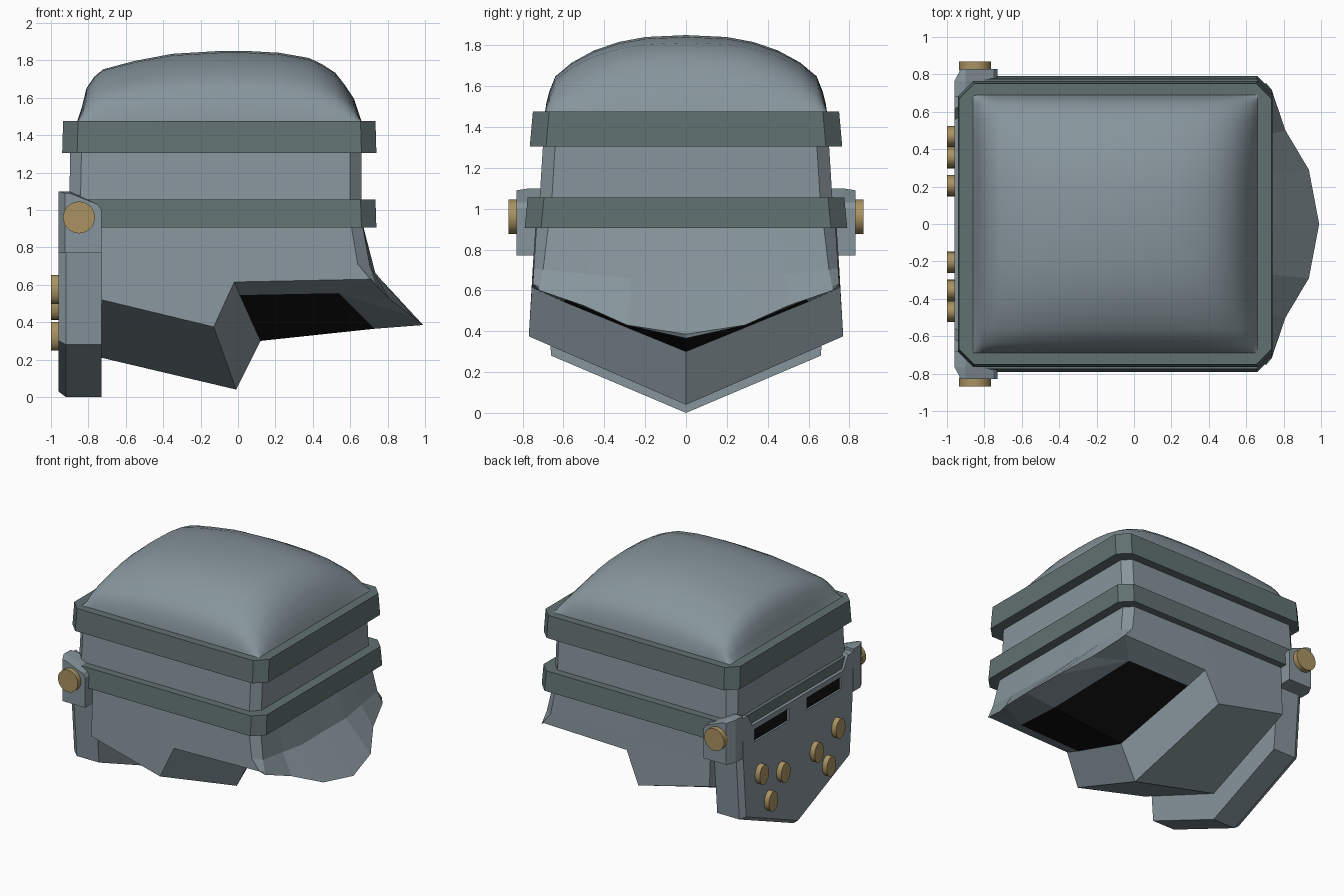
import bpy, bmesh, math
from mathutils import Vector

if "Cube" in bpy.data.objects:
    bpy.data.objects.remove(bpy.data.objects["Cube"])


def material(name, rgb):
    m = bpy.data.materials.new(name)
    m.diffuse_color = (*rgb, 1)
    m.use_nodes = True
    m.node_tree.nodes["Principled BSDF"].inputs["Base Color"].default_value = m.diffuse_color
    return m


STEEL = material("steel", (0.24, 0.30, 0.33))
DARK = material("dark_steel", (0.12, 0.165, 0.165))
BRASS = material("brass", (0.40, 0.29, 0.12))
BLACK = material("black", (0.006, 0.006, 0.006))


def mesh_object(name, verts, faces, *mats):
    me = bpy.data.meshes.new(name)
    me.from_pydata([tuple(v) for v in verts], [], faces)
    bm = bmesh.new()
    bm.from_mesh(me)
    bmesh.ops.recalc_face_normals(bm, faces=bm.faces)
    bm.to_mesh(me)
    bm.free()
    ob = bpy.data.objects.new(name, me)
    bpy.context.collection.objects.link(ob)
    for m in mats:
        me.materials.append(m)
    return ob


def loft(name, loops, mat):
    n = len(loops[0])
    verts = [v for lp in loops for v in lp]
    faces = [(r * n + i, r * n + (i + 1) % n, (r + 1) * n + (i + 1) % n, (r + 1) * n + i)
             for r in range(len(loops) - 1) for i in range(n)]
    faces += [tuple(range(n)), tuple(range(len(verts) - n, len(verts)))]
    return mesh_object(name, verts, faces, mat)


def box(name, x, y, z, mat):
    return loft(name, [[(x[0], y[0], h), (x[1], y[0], h), (x[1], y[1], h), (x[0], y[1], h)]
                       for h in z], mat)


def octagon(x0, x1, w, z, c):
    half = [(x1, w - c), (x1 - c, w), (x0 + c, w), (x0, w - c)]
    return [(x, y, z) for x, y in half + [(x, -y) for x, y in reversed(half)]]


def mirror_y(ob):
    ob.modifiers.new("mirror", 'MIRROR').use_axis = (False, True, False)
    return ob


# Upper wall of the helmet and its two bands
loft("upper_shell", [octagon(-0.905, 0.66, 0.725, 0.92, 0.06),
                     octagon(-0.895, 0.66, 0.695, 1.40, 0.06)], STEEL)
loft("lower_band", [octagon(-0.94, 0.74, 0.79, 0.905, 0.08),
                    octagon(-0.93, 0.735, 0.775, 1.055, 0.08)], DARK)
loft("upper_band", [octagon(-0.94, 0.74, 0.765, 1.305, 0.08),
                    octagon(-0.935, 0.735, 0.75, 1.475, 0.08)], DARK)

# Domed crown: product of a lengthwise and a crosswise profile
along = [(-0.86, 0), (-0.835, .20), (-0.81, .47), (-0.77, .63), (-0.72, .74), (-0.55, .86),
         (-0.35, .96), (-0.1, 1), (0.05, 1), (0.22, .975), (0.38, .90), (0.45, .81), (0.52, .69),
         (0.57, .52), (0.62, .32), (0.65, .08), (0.66, 0)]
across = [(0, 1), (0.2, .975), (0.33, .91), (0.45, .80), (0.56, .64), (0.64, .46),
          (0.67, .26), (0.685, .10), (0.69, 0)]
across = [(-y, g) for y, g in across[:0:-1]] + across
n = len(across)
crown = mesh_object("crown",
                    [(x, y, 1.475 + 0.375 * f * g) for x, f in along for y, g in across],
                    [(i * n + j, i * n + j + 1, (i + 1) * n + j + 1, (i + 1) * n + j)
                     for i in range(len(along) - 1) for j in range(n - 1)], STEEL)
for p in crown.data.polygons:
    p.use_smooth = True

# Lower shell: side and flared neck guard, one half then mirrored
top = [(-.73, .735, .95), (-.13, .735, .95), (-.02, .735, .95), (.60, .73, .95),
       (.66, .67, .95), (.66, .46, .95), (.66, .25, .95), (.66, 0, .95)]
mid = [(-.73, .745, .72), (-.13, .75, .72), (-.02, .75, .72), (.64, .745, .71),
       (.705, .70, .70), (.72, .48, .68), (.735, .27, .66), (.73, 0, .66)]
low = [(-.73, .755, .52), (-.13, .77, .375), (-.02, .755, .615), (.71, .75, .63),
       (.735, .72, .60), (.81, .50, .525), (.935, .29, .43), (.99, 0, .385)]
keel = [(-.73, 0, .95), (-.73, 0, .21), (-.01, 0, .04), (.12, 0, .30), (.73, 0, .365)]
hole = [(.01, .60, .545), (.54, .59, .555)]
k, h = 24, 29
faces = [(r + i, r + i + 1, r + i + 9, r + i + 8) for r in (0, 8) for i in range(7)]
faces += [(0, 8, 16, k + 1, k),                        # front wall
          (16, 17, k + 2, k + 1), (17, 18, h, k + 3, k + 2),   # chin guard
          (18, 19, h + 1, h),                          # side rim
          (19, 20, 21, h + 1), (21, 22, h + 1), (22, 23, k + 4, h + 1),   # rear rim
          (h, h + 1, k + 4, k + 3)]                    # dark opening
shell = mesh_object("lower_shell", top + mid + low + keel + hole, faces, STEEL, BLACK)
for p in shell.data.polygons:
    if set(p.vertices) == {h, h + 1, k + 4, k + 3}:
        p.material_index = 1
mirror_y(shell)

# Visor plate with a pointed lower edge
half = [(.66, .28), (.70, .77), (.71, 1.08), (.64, 1.08), (.58, .98)]
outline = [(0, 0)] + half + [(-y, z) for y, z in reversed(half)]
visor = loft("visor", [[(-.73, y, z) for y, z in outline],
                       [(-.92, y, z) for y, z in outline],
                       [(-.96, y * .96, .03 + z * .97) for y, z in outline]], STEEL)

# Eye slots cut into the visor, with dark backing
for s in (1, -1):
    ys = sorted((s * .11, s * .53))
    cutter = box("slot_cutter", (-1.1, -.90), ys, (.845, .94), STEEL)
    cutter.hide_render = True
    cutter.hide_set(True)
    cut = visor.modifiers.new("slot", 'BOOLEAN')
    cut.object = cutter
    cut.solver = 'EXACT'
    box("eye_slot", (-.945, -.88), ys, (.845, .94), BLACK)

# Hinge wings at the visor's sides
wing = [(-.96, .77), (-.96, 1.10), (-.90, 1.10), (-.75, 1.03), (-.73, 1.0), (-.73, .77)]
mirror_y(loft("hinge_wing", [[(x, .68, z) for x, z in wing],
                             [(x, .765, z) for x, z in wing],
                             [(max(x, -.925), .83, min(z, 1.09)) for x, z in wing]], STEEL))


# Brass hinge discs and visor rivets
def disc(name, center, axis, ru, rv, depth, sides):
    c, loops = Vector(center), []
    for d in (0, depth):
        ring = []
        for i in range(sides):
            a = 2 * math.pi * i / sides
            u, v = ru * math.cos(a), rv * math.sin(a)
            ring.append(c + (Vector((-d, u, v)) if axis == 'x' else Vector((u, d, v))))
        loops.append(ring)
    ob = loft(name, loops, BRASS)
    for p in ob.data.polygons:
        p.use_smooth = len(p.vertices) == 4
    for e in ob.data.edges:
        e.use_edge_sharp = abs(e.vertices[0] // sides - e.vertices[1] // sides) == 0
    return mirror_y(ob)


disc("hinge_disc", (-.85, .82, .96), 'y', .085, .085, .05, 32)
for y, z in ((.468, .575), (.205, .49), (.355, .325)):
    disc("visor_rivet", (-.95, y, z), 'x', .057, .077, .05, 24)
